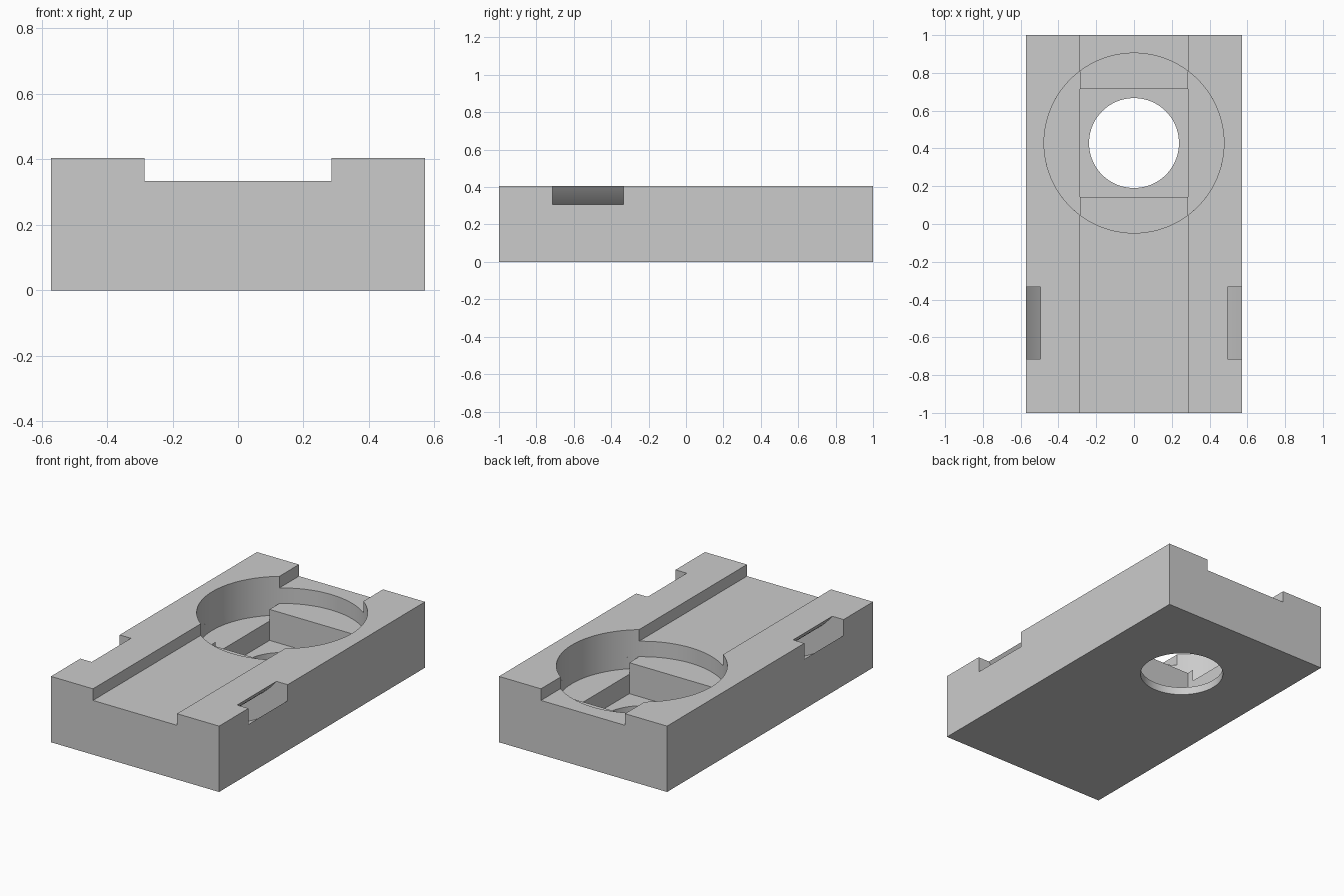
import bpy, bmesh, math
from mathutils import Matrix

cube = bpy.data.objects.get("Cube")
if cube:
    bpy.data.objects.remove(cube, do_unlink=True)

U = 1 / 21            # model units per design unit
HEIGHT = 8.5
BORE_Y = 9
HALF = 6              # half width of channel and square pocket
BORE_R = 10

grey = bpy.data.materials.new("light_grey")
grey.use_nodes = True
GREY = (0.6, 0.6, 0.6, 1)
grey.diffuse_color = GREY
grey.node_tree.nodes["Principled BSDF"].inputs["Base Color"].default_value = GREY


def prism(name, outline, low, high, matrix=Matrix()):
    """Extrude a closed 2D outline from low to high."""
    bm = bmesh.new()
    face = bm.faces.new([bm.verts.new((a, b, low)) for a, b in outline])
    top = bmesh.ops.extrude_face_region(bm, geom=[face])["geom"]
    verts = [v for v in top if isinstance(v, bmesh.types.BMVert)]
    bmesh.ops.translate(bm, verts=verts, vec=(0, 0, high - low))
    bmesh.ops.transform(bm, matrix=Matrix.Scale(U, 4) @ matrix, verts=bm.verts)
    bmesh.ops.recalc_face_normals(bm, faces=bm.faces)
    mesh = bpy.data.meshes.new(name)
    bm.to_mesh(mesh)
    bm.free()
    mesh.materials.append(grey)
    obj = bpy.data.objects.new(name, mesh)
    bpy.context.collection.objects.link(obj)
    return obj


def rect(x, y):
    return [(-x, -y), (x, -y), (x, y), (-x, y)]


def arc(radius, start, end, steps):
    angles = [start + (end - start) * i / steps for i in range(steps + 1)]
    return [(radius * math.cos(t), radius * math.sin(t)) for t in angles]


def circle(radius, steps=96):
    return arc(radius, 0, math.tau, steps)[:-1]


# Main block
block = prism("base_block", rect(12, 21), 0, HEIGHT)
at_bore = Matrix.Translation((0, BORE_Y, 0))

# Long channel, round recess, square pocket and through hole
cutters = [
    prism("channel_cutter", rect(HALF, 30), 7, 12),
    prism("recess_cutter", circle(BORE_R), 5, 12, at_bore),
    prism("pocket_cutter", rect(HALF, HALF), 1, 12, at_bore),
    prism("hole_cutter", circle(5), -2, 12, at_bore),
]

# Deeper side ledges of the round recess
a = math.acos(HALF / BORE_R)
ledge = arc(BORE_R, -a, a, 28) + [(HALF, 5), (4, 5), (4, -5), (HALF, -5)]
for side in (0, math.pi):
    cutters.append(prism("ledge_cutter", ledge, 3.5, 12,
                         at_bore @ Matrix.Rotation(side, 4, "Z")))

# Curved strap tunnel running from side to side under the channel
down, spread = -math.pi / 2, math.radians(70)
band = (arc(15.85, down - spread, down + spread, 64)
        + arc(13.3, down + spread, down - spread, 64))
upright = Matrix.Translation((0, 0, 16.8)) @ Matrix.Rotation(math.pi / 2, 4, "X")
cutters.append(prism("strap_tunnel_cutter", band, 7, 15, upright))

# Cut everything out of the block
bpy.context.view_layer.objects.active = block
for cutter in cutters:
    cutter.hide_render = True
    mod = block.modifiers.new(cutter.name, "BOOLEAN")
    mod.operation = "DIFFERENCE"
    mod.solver = "EXACT"
    mod.object = cutter
    bpy.ops.object.modifier_apply(modifier=mod.name)
    bpy.data.objects.remove(cutter, do_unlink=True)

# Smooth curved walls, sharp edges
bpy.ops.object.select_all(action="DESELECT")
block.select_set(True)
bpy.ops.object.shade_smooth_by_angle(angle=math.radians(30))
